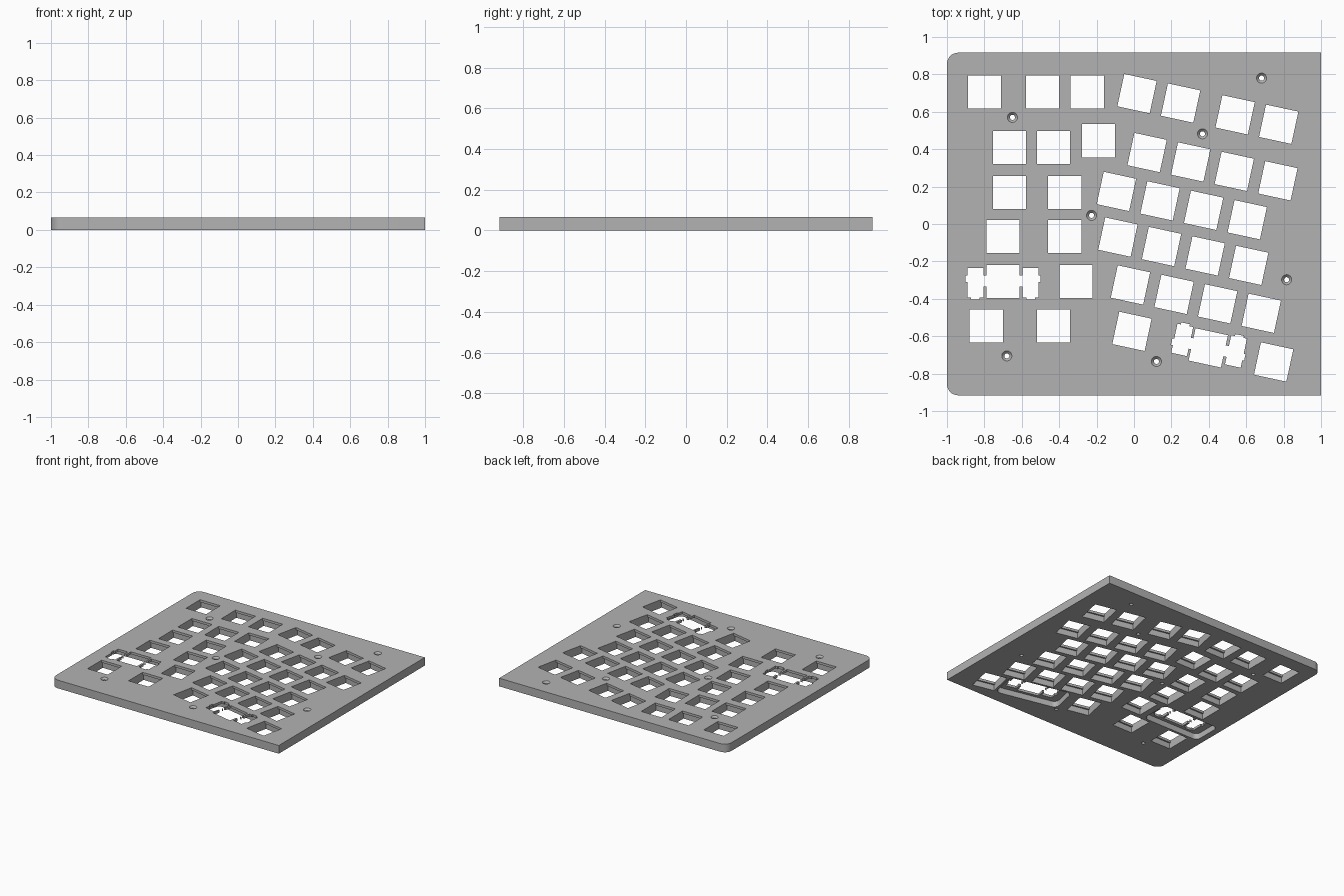
import bpy, bmesh, math
from mathutils import Matrix, Vector

cube = bpy.data.objects.get("Cube")
if cube:
    bpy.data.objects.remove(cube, do_unlink=True)

W, D, T = 2.0, 1.832, 0.065      # plate size
KEY = 0.177                      # switch opening
LIP = 0.019                      # thin top layer that the switches clip into
TILT = math.radians(-12.2)       # angle of the right-hand key cluster

grey = bpy.data.materials.new("plate grey")
grey.use_nodes = True
grey.diffuse_color = (0.45, 0.45, 0.45, 1)
grey.node_tree.nodes["Principled BSDF"].inputs["Base Color"].default_value = (0.45, 0.45, 0.45, 1)


def finish(name, bm):
    mesh = bpy.data.meshes.new(name)
    bmesh.ops.recalc_face_normals(bm, faces=bm.faces)
    bm.to_mesh(mesh)
    bm.free()
    mesh.materials.append(grey)
    ob = bpy.data.objects.new(name, mesh)
    bpy.context.collection.objects.link(ob)
    return ob


def box(bm, frame, x0, x1, y0, y1, z0, z1, radius=0, only_left=False):
    """Box in a key's own frame, with optional rounded upright edges."""
    size = Matrix.Diagonal((x1 - x0, y1 - y0, z1 - z0, 1))
    mid = Matrix.Translation(((x0 + x1) / 2, (y0 + y1) / 2, (z0 + z1) / 2))
    verts = bmesh.ops.create_cube(bm, size=1, matrix=mid @ size)["verts"]
    if radius:
        edges = {e for v in verts for e in v.link_edges
                 if abs(e.verts[0].co.z - e.verts[1].co.z) > 1e-4
                 and (not only_left or e.verts[0].co.x < 0)}
        res = bmesh.ops.bevel(bm, geom=list(edges), offset=radius, segments=8,
                              affect='EDGES', profile=0.5)
        verts = list({v for v in verts if v.is_valid} | set(res["verts"]))
    bmesh.ops.transform(bm, matrix=frame, verts=verts)


def cone(bm, x, y, z0, z1, r0, r1):
    bmesh.ops.create_cone(bm, cap_ends=True, segments=32, radius1=r0, radius2=r1, depth=z1 - z0,
                          matrix=Matrix.Translation((x, y, (z0 + z1) / 2)))


def frame_at(x, y, angle=0):
    return Matrix.Translation((x, y, 0)) @ Matrix.Rotation(angle, 4, 'Z')


# Key positions: straight cluster, then tilted rows (start point, steps in key pitches)
straight = [(-.80, .705), (-.49, .705), (-.25, .705),
            (-.665, .41), (-.43, .41), (-.19, .445),
            (-.665, .168), (-.37, .168), (-.70, -.067), (-.37, -.067),
            (-.70, -.307), (-.31, -.307), (-.79, -.545), (-.43, -.545)]
tilted_rows = [((.016, .697), (0, 1, 2.25, 3.25)),
               ((.07, .382), (0, 1, 2, 3)),
               ((-.094, .174), (0, 1, 2, 3)),
               ((-.086, -.07), (0, 1, 2, 3)),
               ((-.019, -.326), (0, 1, 2, 3)),
               ((-.011, -.574), (0, 1.75, 3.25))]
step = Matrix.Rotation(TILT, 2) @ Vector((0.2385, 0))
frames = [frame_at(x, y) for x, y in straight]
for (x, y), counts in tilted_rows:
    frames += [frame_at(x + step.x * n, y + step.y * n, TILT) for n in counts]

# Wide keys with stabiliser cut-outs; the tilted one is turned half round
stabs = [frame_at(-.70, -.307), frame_at(.40, -.657, TILT + math.pi)]

# Plate with two rounded corners
bm = bmesh.new()
box(bm, Matrix(), -W / 2, W / 2, -D / 2, D / 2, 0, T, 0.06, True)
plate = finish("switch_plate", bm)

# Underside: clip undercuts
under = bmesh.new()
for f in frames:
    box(under, f, -KEY / 2, KEY / 2, -KEY / 2 - .012, KEY / 2 + .012, -.02, T - LIP)

# Underside: rounded pockets for the stabilisers
pocket = bmesh.new()
for f in stabs:
    box(pocket, f, -.25, .25, -.117, .117, -.02, T - LIP, 0.04)

# Switch openings
opening = bmesh.new()
for f in frames:
    box(opening, f, -KEY / 2, KEY / 2, -KEY / 2, KEY / 2, -.03, T + .03)

# Stabiliser housings, wire slots and clip nubs, on both sides of each wide key
housing, slot, nub = bmesh.new(), bmesh.new(), bmesh.new()
for f in stabs:
    box(slot, f, -.2, .2, -.004, .032, -.04, T + .04)
    box(slot, f, -.15, .15, -.027, -.004, -.04, T + .04)
    for side in (-1, 1):
        x0, x1 = sorted((side * .104, side * .190))
        box(housing, f, x0, x1, -.086, .073, -.05, T + .05)
        x0, x1 = sorted((side * .125, side * .171))
        box(nub, f, x0, x1, -.097, 0, -.06, T + .06)

# Countersunk screw holes
bore, sink = bmesh.new(), bmesh.new()
for x, y in [(-.65, .57), (.366, .482), (.682, .78), (-.227, .046),
             (.816, -.298), (-.68, -.705), (.12, -.735)]:
    cone(bore, x, y, -.05, T + .05, .0135, .0135)
    cone(sink, x, y, T - .0135, T + .0135, .0135, .0405)

# Cut everything out of the plate
cutters = [finish("cutter", b) for b in (under, pocket, opening, housing, slot, nub, bore, sink)]
for c in cutters:
    c.hide_render = True
    mod = plate.modifiers.new("cut", 'BOOLEAN')
    mod.operation, mod.solver, mod.object, mod.use_self = 'DIFFERENCE', 'EXACT', c, True
bpy.context.view_layer.update()
cut = bpy.data.meshes.new_from_object(plate.evaluated_get(bpy.context.evaluated_depsgraph_get()))
plate.modifiers.clear()
plate.data = cut
for c in cutters:
    bpy.data.objects.remove(c, do_unlink=True)

# One grey throughout, smooth only on the round edges
cut.materials.clear()
cut.materials.append(grey)
for p in cut.polygons:
    p.material_index = 0
bpy.ops.object.select_all(action='DESELECT')
plate.select_set(True)
bpy.context.view_layer.objects.active = plate
bpy.ops.object.shade_smooth_by_angle(angle=math.radians(30))
